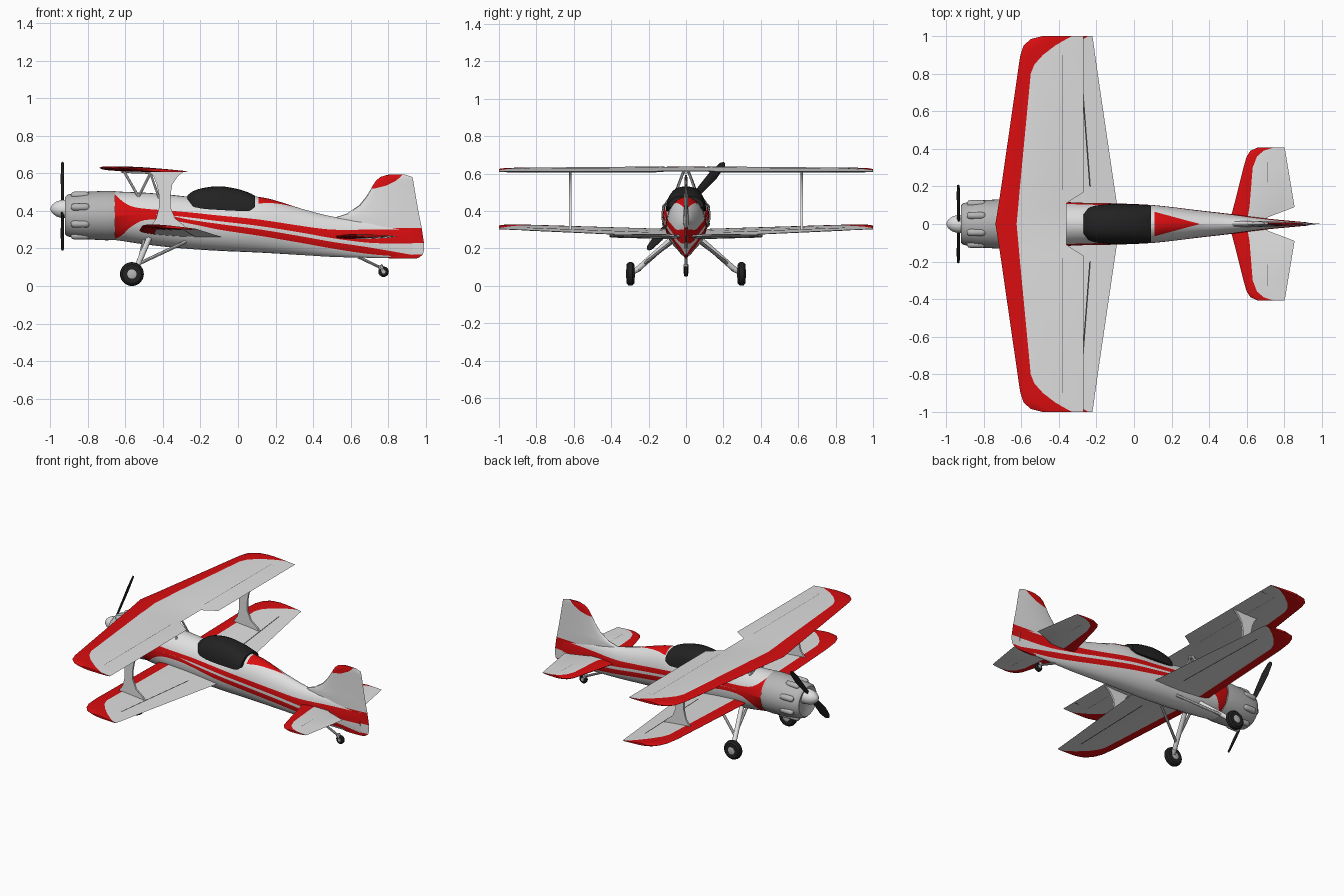
import bpy, bmesh, math
from mathutils import Vector

if "Cube" in bpy.data.objects:
    bpy.data.objects.remove(bpy.data.objects["Cube"])


def material(name, r, g, b):
    m = bpy.data.materials.new(name)
    m.diffuse_color = (r, g, b, 1)
    m.use_nodes = True
    m.node_tree.nodes["Principled BSDF"].inputs["Base Color"].default_value = m.diffuse_color
    return m


WHITE = material("white", .74, .74, .74)
RED = material("red", .70, .004, .005)
GREY = material("cowl grey", .47, .47, .47)
BLACK = material("black", .016, .016, .016)
LINE = material("hinge grey", .13, .13, .13)


def loft(name, rings, mats, rule=lambda i, j: 0, angle=35):
    """Skin closed rings, cap both ends, pick a material per face by rule(ring, side)."""
    bm = bmesh.new()
    vs = [[bm.verts.new(p) for p in ring] for ring in rings]
    n = len(rings[0])
    for i in range(len(vs) - 1):
        for j in range(n):
            k = (j + 1) % n
            f = bm.faces.new((vs[i][j], vs[i][k], vs[i + 1][k], vs[i + 1][j]))
            f.material_index = rule(i, j)
    for i, ring in ((0, vs[0]), (len(vs) - 2, vs[-1])):
        bm.faces.new(ring).material_index = rule(i, 0)
    bmesh.ops.recalc_face_normals(bm, faces=bm.faces)
    me = bpy.data.meshes.new(name)
    bm.to_mesh(me)
    bm.free()
    ob = bpy.data.objects.new(name, me)
    bpy.context.collection.objects.link(ob)
    for m in mats:
        me.materials.append(m)
    bpy.ops.object.select_all(action='DESELECT')
    ob.select_set(True)
    bpy.context.view_layer.objects.active = ob
    bpy.ops.object.shade_smooth_by_angle(angle=math.radians(angle))
    return ob


def lathe(name, centre, axis, profile, mat, n=24):
    """Revolve (distance along axis, radius) pairs."""
    axis = Vector(axis).normalized()
    u = axis.orthogonal().normalized()
    v = axis.cross(u)
    turn = [2 * math.pi * k / n for k in range(n)]
    return loft(name, [[Vector(centre) + axis * a + (u * math.cos(t) + v * math.sin(t)) * r
                        for t in turn] for a, r in profile], [mat])


def rod(name, a, b, r1, r2, mat, n=8):
    d = Vector(b) - Vector(a)
    return lathe(name, a, d, [(0, r1), (d.length, r2)], mat, n)


def aerofoil(name, stations, thick, place, rule=None):
    """Stations are (span, leading edge, red limit, trailing edge)."""
    rings = []
    for s, le, red, te in stations:
        xs = [le + (red - le) * f for f in (0, .12, .4, 1)] + [red + (te - red) * f for f in (.35, .7, 1)]
        pts = []
        for x in xs:
            u = (x - le) / (te - le)
            h = 5 * thick * (te - le) * (.2969 * math.sqrt(u) - .126 * u - .3516 * u**2 + .2843 * u**3 - .1015 * u**4)
            pts.append((x, max(h, 0) + .001))
        ring = pts + [(x, -h) for x, h in pts[-2:0:-1]]
        rings.append([place(x, s, h) for x, h in ring])
    rule = rule or (lambda i, j: 1 if j < 3 or j > 8 else 0)
    return loft(name, rings, [WHITE, RED], rule)


def both(half):
    return [(-s, a, b, c) for s, a, b, c in half[:0:-1]] + half


# Fuselage: x, half width, bottom, top, then the four stripe heights
TABLE = [
    (-.66, .125, .245, .505, .25, .375, .375, .495), (-.62, .126, .24, .502, .268, .375, .375, .455),
    (-.57, .125, .232, .50, .315, .378, .378, .425), (-.50, .123, .222, .497, .35, .38, .38, .412),
    (-.38, .118, .208, .488, .352, .377, .377, .402), (-.27, .113, .198, .476, .335, .355, .366, .393),
    (-.10, .11, .187, .46, .30, .33, .345, .375), (.11, .10, .178, .475, .268, .302, .32, .354),
    (.35, .072, .164, .408, .227, .262, .282, .318), (.50, .055, .155, .37, .20, .235, .255, .30),
    (.70, .03, .15, .345, .17, .205, .23, .30), (.93, .008, .147, .31, .152, .165, .225, .30)]


def smooth_rows(t, steps=4):
    def slope(i, c):
        a, b = t[max(i - 1, 0)], t[min(i + 1, len(t) - 1)]
        return (b[c] - a[c]) / (b[0] - a[0])
    rows = []
    for i in range(len(t) - 1):
        d = t[i + 1][0] - t[i][0]
        for k in range(steps):
            f = k / steps
            rows.append([t[i][0] + d * f] + [
                (2*f**3 - 3*f**2 + 1) * t[i][c] + (f**3 - 2*f**2 + f) * d * slope(i, c)
                + (3*f**2 - 2*f**3) * t[i + 1][c] + (f**3 - f**2) * d * slope(i + 1, c)
                for c in range(1, len(t[0]))])
    return rows + [list(t[-1])]


rows = smooth_rows(TABLE)
SUBS = (6, 2, 1, 2, 4, 3)
strip = [k for k, s in enumerate(SUBS) for _ in range(s)]
rings = []
for x, w, lo, hi, *stripes in rows:
    mid, half = (lo + hi) / 2, (hi - lo) / 2
    keys = [-math.pi / 2] + [math.asin(max(-.99, min(.97, (z - mid) / half))) for z in stripes]
    patch = .065 * max(.01, min(1, (.35 - x) / .24))       # red triangle behind the canopy
    keys += [max(keys[-1] + .02, math.acos(min(1, patch / w))), math.pi / 2]
    ang = [keys[k] + (keys[k + 1] - keys[k]) * q / s for k, s in enumerate(SUBS) for q in range(s)] + [math.pi / 2]
    side = [(x, w * math.cos(a), mid + half * math.sin(a)) for a in ang]
    rings.append(side + [(x, -y, z) for _, y, z in side[-2:0:-1]])


def paint(i, j):
    k = strip[j] if j < len(strip) else strip[2 * len(strip) - 1 - j]
    return 1 if k in (1, 3) or (k == 5 and .1 < rows[i][0] < .34) else 0


loft("fuselage", rings, [WHITE, RED], paint, 50)

# Canopy: x, half width, base, top
CANOPY = [(-.27, .05, .455, .482), (-.24, .085, .425, .504), (-.19, .10, .412, .521), (-.10, .107, .405, .531),
          (0, .105, .40, .516), (.06, .102, .40, .496), (.09, .096, .42, .481)]
loft("canopy", [[(x, w * math.copysign(abs(math.cos(t)) ** .8, math.cos(t)), lo + (hi - lo) * math.sin(t))
                 for t in [math.pi * k / 16 for k in range(17)]] for x, w, lo, hi in smooth_rows(CANOPY, 3)],
     [BLACK], angle=50)

# Engine cowl with cylinder bumps, spinner and propeller
lathe("cowl", (0, 0, .375), (1, 0, 0), [(-.90, .04), (-.915, .08), (-.922, .098), (-.91, .11), (-.88, .118),
                                       (-.80, .127), (-.70, .132), (-.655, .13)], GREY, 40)
for k in range(8):
    t = math.pi * (k + .5) / 4
    lathe("cowl_bump", (-.84, .117 * math.sin(t), .375 + .117 * math.cos(t)), (1, 0, 0),
          [(-.05, .008), (-.042, .017), (-.03, .02), (.03, .02), (.042, .017), (.05, .008)], GREY, 12)
lathe("spinner", (0, 0, .41), (1, 0, 0), [(-.998, .006), (-.99, .022), (-.97, .038), (-.945, .047), (-.90, .05)], WHITE)
along = Vector((0, .66, .75)).normalized()
across = Vector((0, -along.z, along.y))
BLADE = [(-.31, .006), (-.295, .016), (-.22, .025), (-.12, .02), (-.03, .012),
         (.03, .012), (.12, .02), (.22, .025), (.295, .016), (.31, .006)]
loft("propeller", [[Vector((-.935, 0, .425)) + along * s
                    + across * w * math.cos(t) + Vector((1, 0, 0)) * (.006 * math.sin(t) + .3 * w * math.cos(t) * (1 if s > 0 else -1))
                    for t in [math.pi * k / 6 for k in range(12)]] for s, w in BLADE], [BLACK])


# Wings
def upper_z(x):
    return .619 - .04 * (x + .5)


def lower_z(x, y):
    return .29 + .035 * abs(y) - .08 * (x + .5)


aerofoil("upper_wing", both([
    (0, -.738, -.625, -.36), (.11, -.72, -.615, -.36), (.17, -.711, -.61, -.268), (.8, -.62, -.55, -.268),
    (.85, -.613, -.53, -.268), (.9, -.605, -.485, -.268), (.95, -.588, -.42, -.268), (.985, -.55, -.36, -.268),
    (1, -.49, -.33, -.268)]), .06, lambda x, s, h: (x, s, upper_z(x) + h))
aerofoil("lower_wing", both([
    (0, -.53, -.45, -.08), (.1, -.525, -.445, -.09), (.8, -.51, -.435, -.193), (.85, -.505, -.415, -.20),
    (.9, -.50, -.375, -.207), (.95, -.48, -.32, -.214), (.985, -.45, -.27, -.219), (1, -.40, -.245, -.222)]),
    .065, lambda x, s, h: (x, s, lower_z(x, s) + h))

# Tailplane and fin
aerofoil("tailplane", both([
    (0, .505, .60, .70), (.035, .515, .605, .71), (.09, .53, .615, .855), (.3, .583, .632, .82), (.36, .60, .655, .81),
    (.39, .62, .69, .805), (.408, .66, .745, .80)]), .08, lambda x, s, h: (x, s, .262 + .01 * abs(s) + h))
FIN = [(.145, .82, .87, .945), (.152, .78, .84, .965), (.168, .72, .78, .985), (.19, .68, .75, .99),
       (.23, .64, .7, .99), (.31, .6, .66, .978), (.36, .50, .6, .968), (.385, .58, .65, .963),
       (.43, .645, .70, .955), (.475, .682, .72, .947), (.52, .71, .73, .94), (.535, .718, .79, .937),
       (.56, .735, .84, .933), (.58, .757, .865, .928), (.593, .80, .875, .89)]
aerofoil("fin", FIN, .07, lambda x, s, h: (x, h, s),
         lambda i, j: 1 if i < 2 or FIN[i][0] == .23 or (FIN[i][0] > .515 and (j < 3 or j > 8)) else 0)
rod("rudder_hinge", (.80, 0, .19), (.80, 0, .52), .0125, .0085, LINE)

# Concave interplane strut: z, front x, back x
STRUT = [(.30, -.475, -.27), (.325, -.46, -.29), (.36, -.435, -.335), (.42, -.42, -.36), (.48, -.42, -.36),
         (.54, -.432, -.35), (.585, -.45, -.32), (.612, -.475, -.285)]

for m in (-1, 1):
    loft("interplane_strut", [[(a, m * .613, z), (a, m * .625, z), (b, m * .625, z), (b, m * .613, z)]
                              for z, a, b in STRUT], [WHITE])
    # Hinge lines
    z = upper_z(-.38)
    rod("upper_hinge", (-.38, m * .18, z), (-.38, m * .9, z), .0085, .008, LINE)
    rod("upper_aileron_end", (-.38, m * .9, z), (-.28, m * .9, upper_z(-.28)), .008, .002, LINE)
    rod("lower_hinge", (-.235, m * .2, lower_z(-.235, .2)), (-.285, m * .85, lower_z(-.285, .85)), .0108, .008, LINE)
    rod("elevator_hinge", (.71, m * .1, .263), (.71, m * .33, .2653), .011, .0092, LINE)
    # Struts between fuselage and upper wing
    rod("cabane_front", (-.53, m * .065, .475), (-.61, m * .012, .615), .007, .007, WHITE)
    rod("cabane_rear", (-.53, m * .065, .475), (-.46, m * .012, .612), .007, .007, WHITE)
    rod("cabane_brace", (-.42, m * .065, .465), (-.47, m * .012, .612), .006, .006, WHITE)
    # Main landing gear
    rod("gear_leg", (-.545, m * .262, .085), (-.475, m * .075, .25), .015, .015, WHITE, 12)
    rod("gear_brace", (-.525, m * .22, .12), (-.28, m * .075, .235), .009, .009, WHITE)
    rod("gear_inner_leg", (-.53, m * .235, .115), (-.50, m * .05, .25), .009, .009, WHITE)
    rod("axle", (-.565, m * .30, .064), (-.54, m * .25, .092), .013, .015, WHITE, 12)
    lathe("main_tyre", (-.565, m * .297, .0635), (0, 1, 0), [(-.019, .02), (-.022, .036), (-.021, .05), (-.012, .061),
          (0, .0635), (.012, .061), (.021, .05), (.022, .036), (.019, .02)], BLACK, 32)
    lathe("main_hub", (-.565, m * .297, .0635), (0, 1, 0), [(-.025, .012), (-.022, .025), (.022, .025), (.025, .012)], GREY)
rod("cabane_top_bar", (-.62, 0, .61), (-.45, 0, .604), .008, .008, WHITE)

# Tail wheel
rod("tail_wheel_leg", (.64, 0, .155), (.765, 0, .095), .008, .007, GREY)
rod("tail_wheel_fork", (.755, 0, .11), (.775, 0, .075), .014, .014, GREY)
lathe("tail_tyre", (.775, 0, .076), (0, 1, 0), [(-.011, .012), (-.012, .02), (-.006, .028), (.006, .028),
                                               (.012, .02), (.011, .012)], BLACK)
lathe("tail_hub", (.775, 0, .076), (0, 1, 0), [(-.014, .01), (.014, .01)], GREY, 12)
